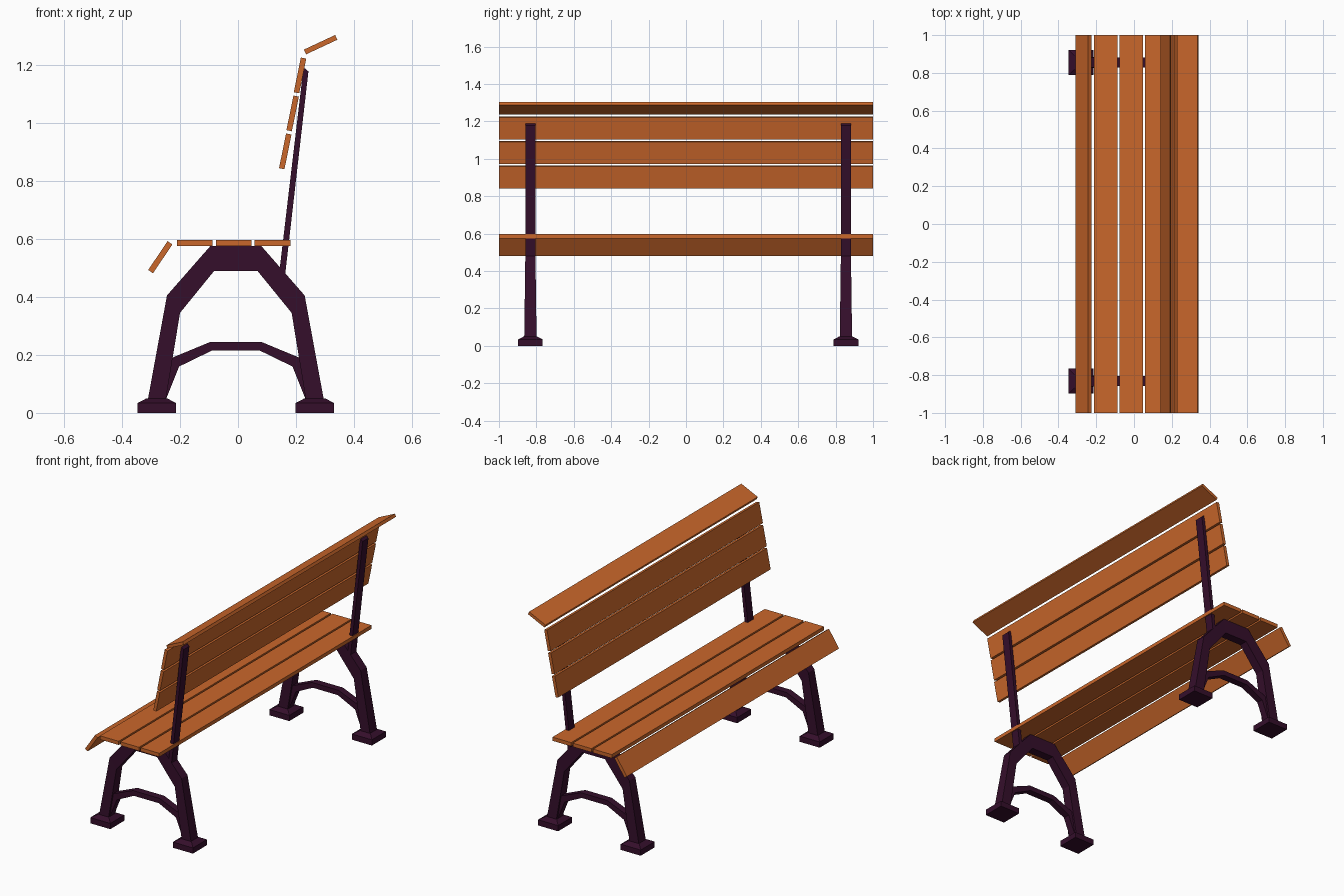
import bpy
import bmesh
from math import radians

if "Cube" in bpy.data.objects:
    bpy.data.objects.remove(bpy.data.objects["Cube"], do_unlink=True)


def make_material(name, rgb):
    m = bpy.data.materials.new(name)
    m.use_nodes = True
    m.diffuse_color = (*rgb, 1)
    m.node_tree.nodes["Principled BSDF"].inputs["Base Color"].default_value = (*rgb, 1)
    return m


wood = make_material("orange wood", (0.59, 0.135, 0.024))
iron = make_material("dark purple iron", (0.035, 0.0045, 0.024))


def finish(name, bm, mat):
    bmesh.ops.recalc_face_normals(bm, faces=bm.faces[:])
    mesh = bpy.data.meshes.new(name)
    bm.to_mesh(mesh)
    bm.free()
    mesh.materials.append(mat)
    ob = bpy.data.objects.new(name, mesh)
    bpy.context.collection.objects.link(ob)
    return ob


def slat(name, x, z, width, thick, tilt):
    """Full-length plank, tilted up from the x axis."""
    bpy.ops.mesh.primitive_cube_add(size=1, location=(x, 0, z), rotation=(0, -radians(tilt), 0))
    ob = bpy.context.object
    ob.name = name
    ob.scale = (width, 2, thick)
    ob.data.materials.append(wood)


def loft(name, sections, mat):
    """Skin a solid through rings of equal point count."""
    bm = bmesh.new()
    rings = [[bm.verts.new(p) for p in s] for s in sections]
    n = len(rings[0])
    for a, b in zip(rings, rings[1:]):
        for i in range(n):
            j = (i + 1) % n
            bm.faces.new((a[i], a[j], b[j], b[i]))
    bm.faces.new(rings[0])
    bm.faces.new(rings[-1])
    return finish(name, bm, mat)


def band(name, y, outer, inner, halves):
    """Bent bar between an outer and an inner outline in the xz plane."""
    loft(name, [[(o[0], y - h, o[1]), (o[0], y + h, o[1]),
                 (i[0], y + h, i[1]), (i[0], y - h, i[1])]
                for o, i, h in zip(outer, inner, halves)], iron)


def mirrored(points, centre=-0.0075):
    return points + [(2 * centre - x, z) for x, z in reversed(points)]


def foot(name, x, y):
    def ring(hx, hy, z):
        return [(x - hx, y - hy, z), (x + hx, y - hy, z), (x + hx, y + hy, z), (x - hx, y + hy, z)]
    loft(name, [ring(0.066, 0.066, 0), ring(0.066, 0.066, 0.034), ring(0.036, 0.036, 0.05)], iron)


# Seat slats and sloping front slat
for i, x in enumerate((-0.149, -0.015, 0.119)):
    slat(f"seat_slat_{i + 1}", x, 0.586, 0.123, 0.022, 0)
slat("front_edge_slat", -0.268, 0.537, 0.12, 0.02, 56)

# Backrest slats and flared top rail
for i in range(3):
    slat(f"back_slat_{i + 1}", 0.163 + 0.0255 * i, 0.902 + 0.131 * i, 0.122, 0.019, 78.5)
slat("top_rail", 0.285, 1.27, 0.119, 0.018, 25)

# Outlines of one end frame
arch_out = mirrored([(-0.312, 0.04), (-0.245, 0.405), (-0.095, 0.576)])
arch_in = mirrored([(-0.25, 0.04), (-0.2, 0.345), (-0.082, 0.49)])
arch_half = [0.033, 0.028, 0.026, 0.026, 0.028, 0.033]
brace_out = mirrored([(-0.27, 0.06), (-0.235, 0.187), (-0.095, 0.245)])
brace_in = mirrored([(-0.247, 0.05), (-0.203, 0.16), (-0.09, 0.215)])

# End frames: arched legs, curved stretcher, back post and feet
for side, y in (("front", -0.832), ("rear", 0.855)):
    band(f"{side}_leg_arch", y, arch_out, arch_in, arch_half)
    band(f"{side}_stretcher", y, brace_out, brace_in, [0.021] * 6)
    band(f"{side}_back_post", y, [(0.143, 0.49), (0.226, 1.192)],
         [(0.163, 0.48), (0.243, 1.178)], [0.027, 0.027])
    foot(f"{side}_left_foot", 0.265, y)
    foot(f"{side}_right_foot", -0.28, y)
